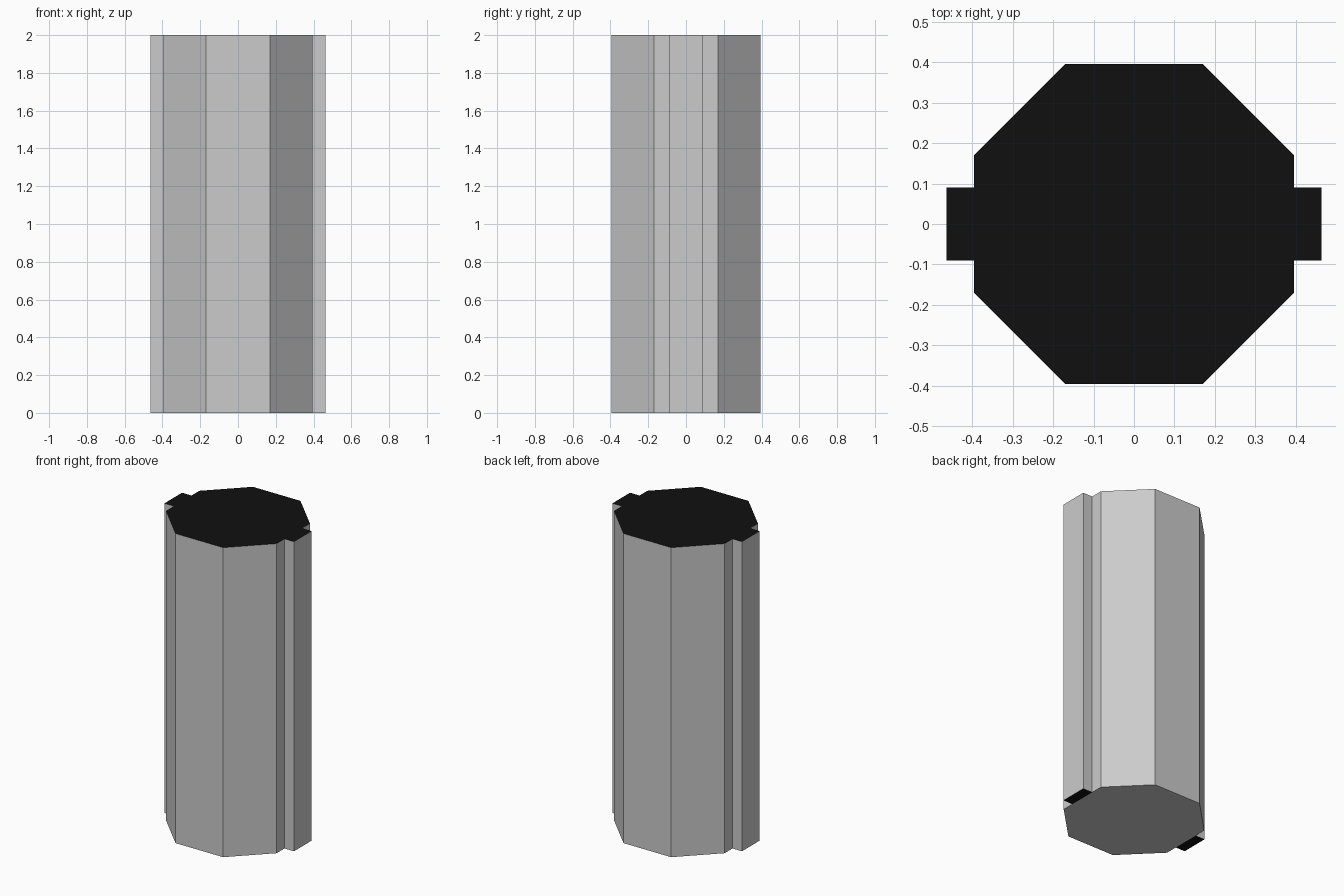
import bpy, bmesh

if "Cube" in bpy.data.objects:
    bpy.data.objects.remove(bpy.data.objects["Cube"])

HEIGHT = 2.0
dark = bpy.data.materials.new("dark_cap")
dark.diffuse_color = (0.005, 0.005, 0.005, 1)
dark.use_nodes = True
dark.node_tree.nodes["Principled BSDF"].inputs["Base Color"].default_value = dark.diffuse_color
grey = bpy.data.materials.new("plain_grey")
grey.diffuse_color = (0.8, 0.8, 0.8, 1)
grey.use_nodes = True
grey.node_tree.nodes["Principled BSDF"].inputs["Base Color"].default_value = grey.diffuse_color


def prism(name, outline, dark_top=True, dark_bottom=True):
    """Extrude an anticlockwise outline to full height, with dark caps."""
    bm = bmesh.new()
    base = bm.faces.new([bm.verts.new((x, y, 0)) for x, y in outline])
    top = bmesh.ops.extrude_face_region(bm, geom=[base], use_keep_orig=True)["geom"]
    bmesh.ops.translate(bm, vec=(0, 0, HEIGHT),
                        verts=[v for v in top if isinstance(v, bmesh.types.BMVert)])
    bmesh.ops.recalc_face_normals(bm, faces=bm.faces[:])
    for f in bm.faces:
        if (f.normal.z > 0.5 and dark_top) or (f.normal.z < -0.5 and dark_bottom):
            f.material_index = 1
    mesh = bpy.data.meshes.new(name)
    bm.to_mesh(mesh)
    bm.free()
    mesh.materials.append(grey)
    mesh.materials.append(dark)
    obj = bpy.data.objects.new(name, mesh)
    bpy.context.collection.objects.link(obj)


# Octagonal column
a, b = 0.395, 0.17
prism("column", [(b, -a), (a, -b), (a, b), (b, a),
                 (-b, a), (-a, b), (-a, -b), (-b, -a)], dark_bottom=False)

# Full-height ribs on the left and right flats
for side, x0, x1 in (("left", -0.463, -a), ("right", a, 0.463)):
    prism(side + "_rib", [(x0, -0.09), (x1, -0.09), (x1, 0.09), (x0, 0.09)])
